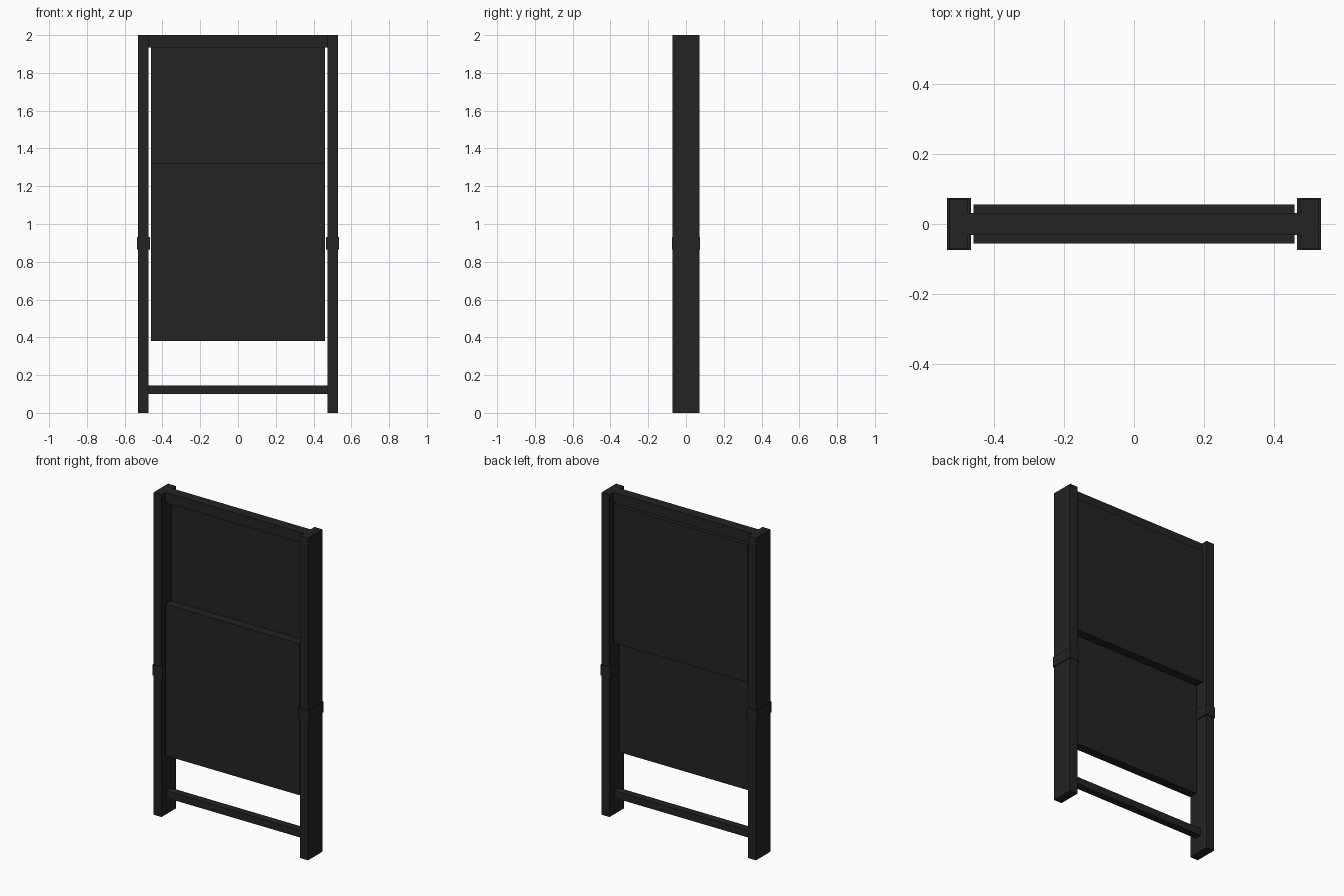
import bpy

if "Cube" in bpy.data.objects:
    bpy.data.objects.remove(bpy.data.objects["Cube"])

mat = bpy.data.materials.new("charcoal black")
mat.diffuse_color = (0.017, 0.017, 0.017, 1.0)
mat.use_nodes = True
mat.node_tree.nodes["Principled BSDF"].inputs["Base Color"].default_value = mat.diffuse_color


def box(name, x, y, z):
    """Box from (min, max) ranges on each axis."""
    lo, hi = zip(x, y, z)
    bpy.ops.mesh.primitive_cube_add(size=1, location=[(a + b) / 2 for a, b in zip(lo, hi)])
    ob = bpy.context.object
    ob.name = name
    ob.scale = [b - a for a, b in zip(lo, hi)]
    bpy.ops.object.transform_apply(location=False, rotation=False, scale=True)
    ob.data.materials.append(mat)
    return ob


# side posts, each with a raised collar
for side, label in ((-1, "left"), (1, "right")):
    box(label + "_post", sorted((side * 0.475, side * 0.53)), (-0.071, 0.071), (0, 2))
    box(label + "_collar", sorted((side * 0.467, side * 0.535)), (-0.075, 0.075), (0.865, 0.932))

# cross rails
box("top_rail", (-0.475, 0.475), (-0.032, 0.032), (1.935, 2.0))
box("bottom_rail", (-0.475, 0.475), (-0.0225, 0.0225), (0.1, 0.145))

# two overlapping sliding panels: upper one behind, lower one in front
box("upper_panel", (-0.46, 0.46), (0.001, 0.056), (1.08, 1.935))
box("lower_panel", (-0.46, 0.46), (-0.056, -0.001), (0.38, 1.32))
